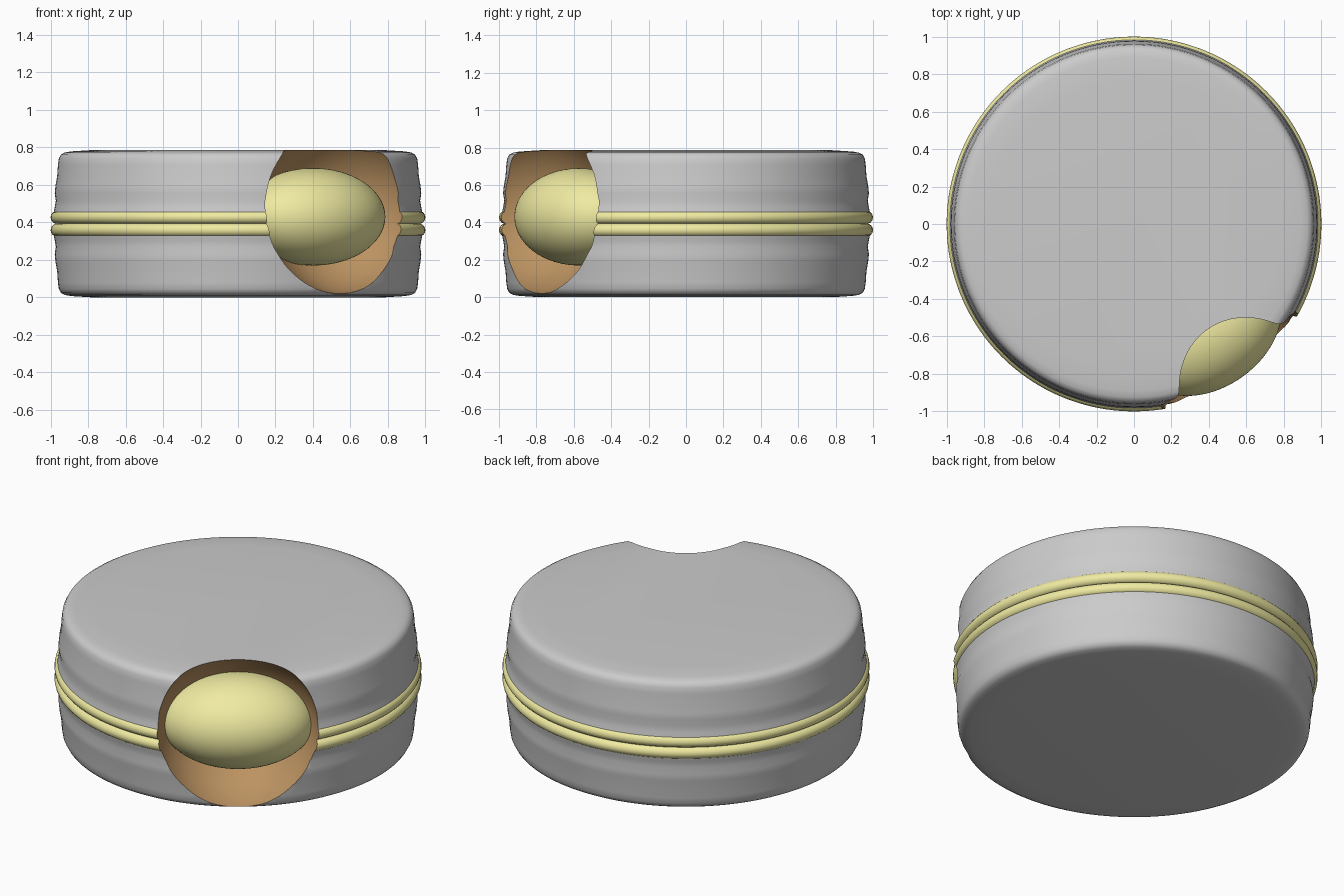
import bpy, bmesh, math
from mathutils import Vector

if "Cube" in bpy.data.objects:
    bpy.data.objects.remove(bpy.data.objects["Cube"])

MID = 0.393                                     # seam height
ANG = math.radians(-55)                         # direction of the bite
U = Vector((math.cos(ANG), math.sin(ANG), 0))
BITE, BITE_R = U * 1.026 + Vector((0, 0, 0.474)), 0.462


def material(name, rgb):
    m = bpy.data.materials.new(name)
    m.diffuse_color = (*rgb, 1)
    m.use_nodes = True
    m.node_tree.nodes["Principled BSDF"].inputs["Base Color"].default_value = m.diffuse_color
    return m


grey = material("shell_grey", (0.6, 0.6, 0.6))
brown = material("crumb_brown", (0.50, 0.29, 0.12))
yellow = material("cream_yellow", (0.87, 0.83, 0.36))


def smooth(ob, angle=35):
    bpy.ops.object.select_all(action='DESELECT')
    ob.select_set(True)
    bpy.context.view_layer.objects.active = ob
    bpy.ops.object.shade_smooth_by_angle(angle=math.radians(angle))


def add_mesh(name, bm, *mats):
    bmesh.ops.recalc_face_normals(bm, faces=bm.faces)
    me = bpy.data.meshes.new(name)
    bm.to_mesh(me)
    bm.free()
    for m in mats:
        me.materials.append(m)
    ob = bpy.data.objects.new(name, me)
    bpy.context.collection.objects.link(ob)
    return ob


def lathe(name, profile, closed, mat, seg=128):
    bm = bmesh.new()
    rings = [[bm.verts.new((r * math.cos(2 * math.pi * i / seg),
                            r * math.sin(2 * math.pi * i / seg), z))
              for i in range(seg)] for r, z in profile]
    pairs = list(zip(rings, rings[1:]))
    if closed:
        pairs.append((rings[-1], rings[0]))
    else:
        bm.faces.new(rings[0])
        bm.faces.new(rings[-1])
    for a, b in pairs:
        for i in range(seg):
            j = (i + 1) % seg
            bm.faces.new((a[i], a[j], b[j], b[i]))
    return add_mesh(name, bm, mat, brown)


def ellipsoid(name, loc, scale, *mats):
    bm = bmesh.new()
    bmesh.ops.create_uvsphere(bm, u_segments=64, v_segments=40, radius=1)
    ob = add_mesh(name, bm, *mats)
    ob.location, ob.scale, ob.rotation_euler.z = loc, scale, ANG
    return ob


# spherical bite cutter
cutter = ellipsoid("bite_cutter", BITE, (BITE_R,) * 3)
cutter.hide_render = True
cutter.hide_set(True)


def take_bite(ob):
    mod = ob.modifiers.new("bite", 'BOOLEAN')
    mod.operation, mod.solver, mod.object = 'DIFFERENCE', 'EXACT', cutter
    bpy.ops.object.select_all(action='DESELECT')
    ob.select_set(True)
    bpy.context.view_layer.objects.active = ob
    bpy.ops.object.modifier_apply(modifier=mod.name)
    for p in ob.data.polygons:                  # bitten faces show crumb
        outward = (p.center - BITE).normalized()
        on_bite = abs((p.center - BITE).length - BITE_R) < 0.006
        p.material_index = 1 if on_bite and p.normal.dot(outward) < -0.95 else 0
    smooth(ob)


# two mirrored shells joined at the seam
half = [(0.80, 0.004), (0.89, 0.007), (0.925, 0.013), (0.945, 0.024), (0.956, 0.045),
        (0.961, 0.08), (0.965, 0.14), (0.974, 0.19), (0.978, 0.23),
        (0.972, 0.27), (0.978, 0.305), (0.983, 0.33), (0.972, 0.345), (0.955, MID)]
half[0:1] = [(0.78, 0.0)]
body = lathe("cookie_shells", half + [(r, 2 * MID - z) for r, z in half[-2::-1]], False, grey)
take_bite(body)

# rounded cream bands either side of the seam
for name, side in (("lower_cream_band", -1), ("upper_cream_band", 1)):
    zc = MID + side * 0.034
    ring = [(0.962 + 0.038 * math.cos(t), zc + 0.036 * math.sin(t))
            for t in (2 * math.pi * k / 16 for k in range(16))]
    take_bite(lathe(name, ring, True, yellow))

# filling bulging out of the bite
filling = ellipsoid("cream_filling", U * 0.70 + Vector((0, 0, 0.43)), (0.30, 0.42, 0.26), yellow)
smooth(filling)
